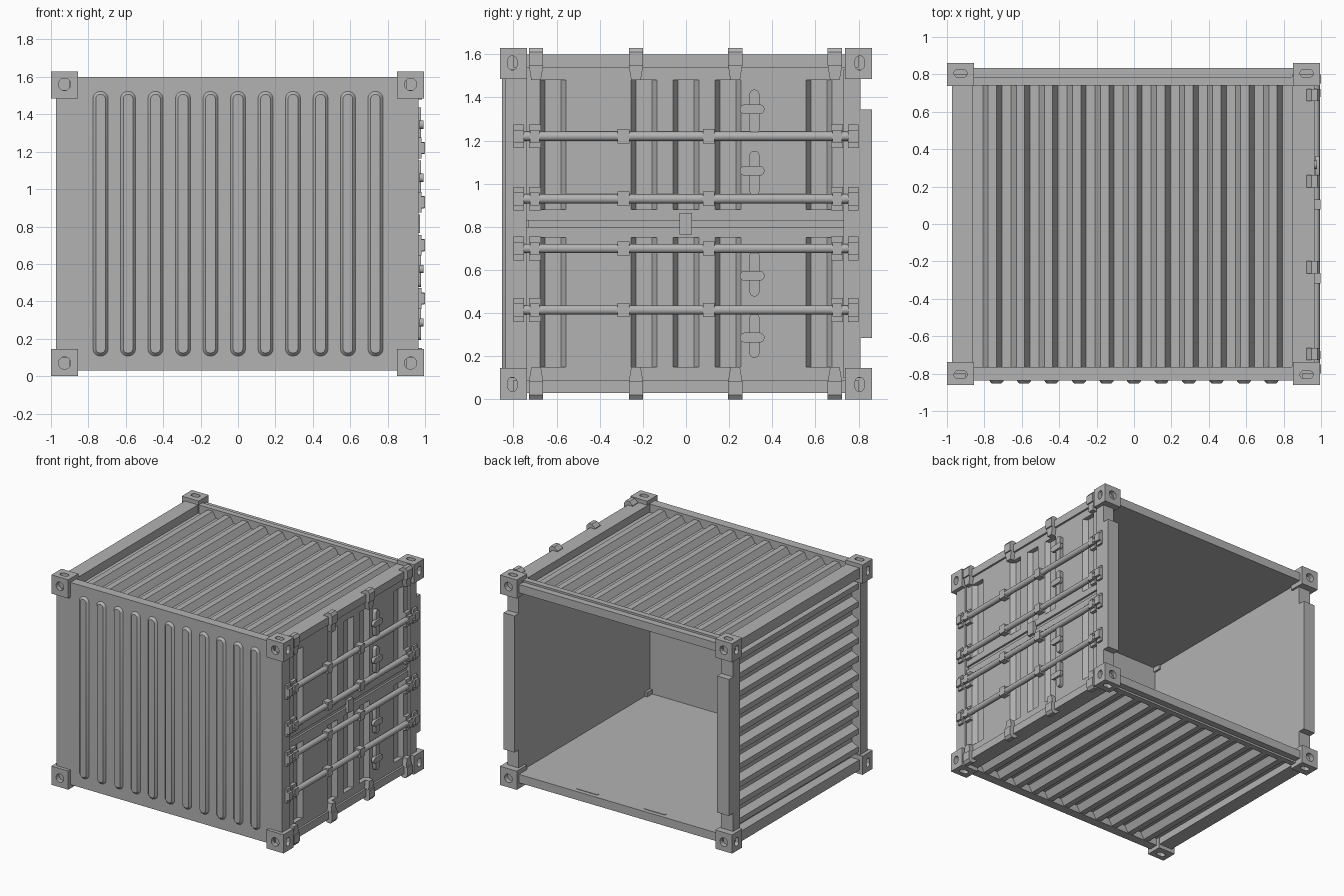
import bpy, bmesh
from math import cos, sin, pi, copysign

if "Cube" in bpy.data.objects:
    bpy.data.objects.remove(bpy.data.objects["Cube"])

MID = 0.815  # half height
GREY = bpy.data.materials.new("dark_grey")
GREY.diffuse_color = (.45, .45, .45, 1)
GREY.use_nodes = True
GREY.node_tree.nodes["Principled BSDF"].inputs["Base Color"].default_value = GREY.diffuse_color


def on(axis, d, pts):
    """Place 2D points on the plane axis = d."""
    return [{'x': (d, u, v), 'y': (u, d, v), 'z': (u, v, d)}[axis] for u, v in pts]


def rect(u0, u1, v0, v1):
    return [(u0, v0), (u1, v0), (u1, v1), (u0, v1)]


def stadium(u, v, hu, hv, n=16):
    r, out = min(hu, hv), []
    for k in range(n):
        a = (k + 0.5) * 2 * pi / n
        out.append((u + copysign(hu - r, cos(a)) + r * cos(a),
                    v + copysign(hv - r, sin(a)) + r * sin(a)))
    return out


def prism(axis, d0, d1, p0, p1=None):
    return on(axis, d0, p0), on(axis, d1, p1 or p0)


def box(x0, x1, y0, y1, z0, z1):
    return prism('z', z0, z1, rect(x0, x1, y0, y1))


def flip(part):
    """Same part mirrored in height."""
    return tuple([(x, y, 2 * MID - z) for x, y, z in loop] for loop in part)


def make(name, parts, loc=(0, 0, 0), smooth=False):
    bm = bmesh.new()
    for a, b in parts:
        va, vb = [bm.verts.new(p) for p in a], [bm.verts.new(p) for p in b]
        n = len(va)
        bm.faces.new(va)
        bm.faces.new(vb[::-1])
        for i in range(n):
            j = (i + 1) % n
            bm.faces.new((va[i], vb[i], vb[j], va[j]))
    bmesh.ops.recalc_face_normals(bm, faces=bm.faces[:])
    me = bpy.data.meshes.new(name)
    bm.to_mesh(me)
    bm.free()
    me.materials.append(GREY)
    ob = bpy.data.objects.new(name, me)
    ob.location = loc
    bpy.context.collection.objects.link(ob)
    if smooth:
        bpy.context.view_layer.objects.active = ob
        ob.select_set(True)
        bpy.ops.object.shade_smooth_by_angle()
        ob.select_set(False)
    return ob


def corrugated(end, u0, p, n, inner, trough, peak):
    """Trapezoid-ribbed outline, flat on the inner side."""
    pts = [(end[0], inner), (end[0], trough)]
    for k in range(n):
        for f, h in ((.16, trough), (.35, peak), (.65, peak), (.84, trough)):
            pts.append((u0 + (k + f) * p, h))
    return pts + [(end[1], trough), (end[1], inner)]


# Corner fittings, one with holes, mirrored to all eight corners
C = (-0.0025, 0, MID)
corner = make("corner_fittings", [box(.8525, .9975, .738, .862, .67, .815)], C)
holes = make("corner_hole_cutter", [
    prism('y', .825, .9, stadium(.925, .745, .033, .033)),
    prism('x', .96, 1.05, stadium(.805, .745, .021, .033)),
    prism('z', .775, .9, stadium(.925, .805, .035, .021))], C)
holes.hide_render = True
holes.hide_viewport = True
m = corner.modifiers.new("holes", 'BOOLEAN')
m.operation, m.solver, m.object = 'DIFFERENCE', 'EXACT', holes
m = corner.modifiers.new("mirror", 'MIRROR')
m.use_axis = (True, True, True)

# Corrugated roof, floor and left wall (ribs run front to back)
span = (-.88, .88)
make("roof", [prism('y', -.81, .745, corrugated(span, -.832, .15, 11, 1.52, 1.535, 1.582))])
make("floor", [prism('y', -.81, .745, corrugated(span, -.832, .15, 11, .11, .085, .035))])
side = [(h, z) for z, h in corrugated((.1, 1.53), .11, .141, 10, -.87, -.9, -.955)]
make("left_wall", [prism('y', -.81, .745, side)])

# Front wall with raised round-ended ribs
make("front_wall", [box(-.88, .88, -.836, -.8, .09, 1.54)])
make("front_ribs", [prism('y', -.836, -.853,
                          stadium(k * .147, MID, .041, .708),
                          stadium(k * .147, MID, .026, .692)) for k in range(-5, 6)],
     smooth=True)

# Frame posts; the back pair carry a thicker middle length
make("front_posts", [box(-.973, -.87, -.836, -.75, .1, 1.53),
                     box(.87, .965, -.836, -.74, .1, 1.53)])
posts = []
for x0, x1 in ((-.973, -.87), (.87, .965)):
    posts += [box(x0, x1, .73, .81, .1, 1.53), box(x0, x1, .81, .862, .285, 1.345)]
make("back_posts", posts)

# Top rails and matching bottom rails
rails = [box(-.9, .9, -.836, -.765, 1.52, 1.6),
         box(-.9, .9, .74, .785, 1.52, 1.6),
         box(-.9, .9, .785, .835, 1.52, 1.585),
         box(-.973, -.86, -.8, .8, 1.52, 1.6),
         box(.845, .965, -.8, .8, 1.54, 1.6)]
make("top_rails", rails)
make("bottom_rails", [flip(r) for r in rails])
make("floor_stops", [box(s * .29 - .09, s * .29 + .09, .785, .803, .11, .114)
                     for s in (-1, 1)])

# Doors with recessed vertical channels
F, D = .95, .915
outline = [(.875, -.745), (F, -.745)]
for c in (-.617, -.195, 0, .195, .617):
    outline += [(F, c - .06), (D, c - .037), (D, c + .037), (F, c + .06)]
outline += [(F, .745), (.875, .745)]
door = [prism('z', .88, 1.48, outline),
        box(.875, F, -.745, .745, 1.48, 1.545),
        box(.875, F, -.745, .745, .83, .88)]
make("upper_door", door)
make("lower_door", [flip(p) for p in door])
make("door_backing", [box(.87, .9, -.81, .76, .1, 1.53)])
make("door_seal", [box(.89, .935, -.73, .73, .79, .84)])
make("door_latch", [box(.94, .972, -.03, .028, .765, .865)])

# Locking bars, their clamps and end brackets
bars, clamps, ends = [], [], []
for z in (1.22, .93, .70, .415):
    bars.append(prism('y', -.79, .79, stadium(.972, z, .022, .022)))
    for y in (-.29, .105):
        clamps.append(box(.945, .997, y - .027, y + .027, z - .033, z + .033))
    for s in (-1, 1):
        y = s * .7
        clamps.append(box(.945, .975, y - .028, y + .028, z - .055, z + .055))
        clamps.append(box(.97, .996, y - .022, y + .022, z - .03, z + .03))
        y = s * .775
        ends.append(box(.96, .982, y - .024, y + .024, z - .055, z + .055))
        ends.append(box(.975, 1.0, y - .024, y + .024, z - .03, z + .03))
make("locking_bars", bars, smooth=True)
make("bar_clamps", clamps)
make("bar_end_brackets", ends)

# Door handles: upright grip with a cross piece
grips = []
for z0, z1, zc in ((1.23, 1.437, 1.345), (.945, 1.153, 1.06),
                   (.477, .69, .573), (.193, .40, .287)):
    grips.append(prism('x', .945, .978, stadium(.317, (z0 + z1) / 2, .023, (z1 - z0) / 2)))
    grips.append(prism('x', .97, .993, stadium(.307, zc, .057, .023)))
make("door_handles", grips, smooth=True)

# Tapered keepers that hook over the top and bottom rails
hook = [(.922, 1.59), (.922, 1.605), (.95, 1.63), (.98, 1.63), (.995, 1.61),
        (.995, 1.545), (.955, 1.545)]
keepers = []
for y in (-.695, -.232, .228, .69):
    plate = [(y - .033, 1.546), (y + .033, 1.546), (y + .022, 1.48), (y - .022, 1.48)]
    for k in (prism('y', y - .033, y + .033, hook), prism('x', .945, .985, plate)):
        keepers += [k, flip(k)]
make("keepers", keepers)
